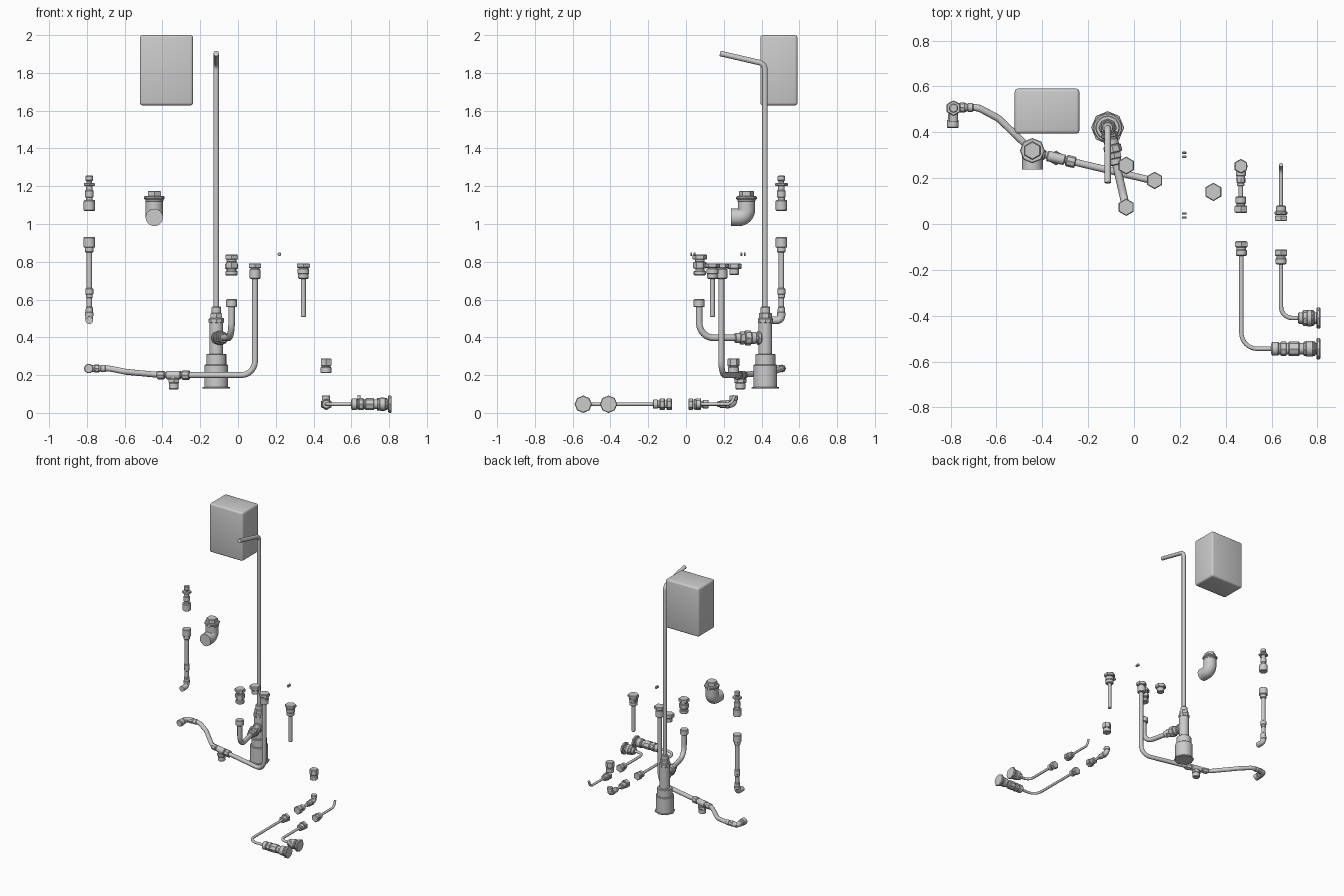
import bpy, bmesh, math
from mathutils import Vector, Matrix


def finish(name, bm):
    me = bpy.data.meshes.new(name)
    bmesh.ops.recalc_face_normals(bm, faces=bm.faces[:])
    bm.to_mesh(me)
    bm.free()
    ob = bpy.data.objects.new(name, me)
    bpy.context.collection.objects.link(ob)
    bpy.ops.object.select_all(action='DESELECT')
    ob.select_set(True)
    bpy.context.view_layer.objects.active = ob
    bpy.ops.object.shade_smooth_by_angle(angle=math.radians(35))
    return ob


def fitting(name, origin, direction, segs):
    """Stack of chamfered collars: (start, end, radius, sides) along direction."""
    bm = bmesh.new()
    d = Vector(direction).normalized()
    m = Matrix.Translation(origin) @ d.to_track_quat('Z', 'Y').to_matrix().to_4x4()
    for a, b, r, n in segs:
        c = min(0.004, (b - a) * 0.25)
        rings = []
        for t, rr in ((a, r - c), (a + c, r), (b - c, r), (b, r - c)):
            rings.append([bm.verts.new(m @ Vector((rr * math.cos(math.pi / 2 + 2 * math.pi * i / n),
                                                   rr * math.sin(math.pi / 2 + 2 * math.pi * i / n), t)))
                          for i in range(n)])
        for p, q in zip(rings, rings[1:]):
            for i in range(n):
                bm.faces.new((p[i], p[(i + 1) % n], q[(i + 1) % n], q[i]))
        bm.faces.new(rings[0][::-1])
        bm.faces.new(rings[-1])
    return finish(name, bm)


def pipe(name, pts, r, bend=0.06, sides=16):
    """Round tube along a polyline with filleted corners."""
    pts = [Vector(p) for p in pts]
    path = [pts[0]]
    for a, b, c in zip(pts, pts[1:], pts[2:]):
        u, v = (a - b).normalized(), (c - b).normalized()
        half = u.angle(v) / 2
        t = min(bend / math.tan(half), (a - b).length * 0.49, (c - b).length * 0.49)
        rad = t * math.tan(half)
        cen = b + (u + v).normalized() * (rad / math.sin(half))
        s, e = b + u * t - cen, b + v * t - cen
        path += [cen + s.slerp(e, i / 8).normalized() * rad for i in range(9)]
    path.append(pts[-1])
    bm = bmesh.new()
    rings, prev, side = [], None, None
    for i, p in enumerate(path):
        d = (path[min(i + 1, len(path) - 1)] - path[max(i - 1, 0)]).normalized()
        side = d.orthogonal() if prev is None else prev.rotation_difference(d) @ side
        side = (side - d * side.dot(d)).normalized()
        up, prev = d.cross(side), d
        rings.append([bm.verts.new(p + r * (side * math.cos(2 * math.pi * k / sides) +
                                            up * math.sin(2 * math.pi * k / sides)))
                      for k in range(sides)])
    for p, q in zip(rings, rings[1:]):
        for k in range(sides):
            bm.faces.new((p[k], p[(k + 1) % sides], q[(k + 1) % sides], q[k]))
    bm.faces.new(rings[0][::-1])
    bm.faces.new(rings[-1])
    return finish(name, bm)


UP = (0, 0, 1)

# Rounded tank box
bm = bmesh.new()
bmesh.ops.create_cube(bm, size=1, matrix=Matrix.Translation((-0.379, 0.492, 1.814)) @
                      Matrix.Diagonal((0.282, 0.196, 0.372, 1)))
bmesh.ops.bevel(bm, geom=bm.edges[:], offset=0.014, segments=3, profile=0.5, affect='EDGES')
finish("tank_box", bm)

# Tall shower-like riser on its canister
X, Y = -0.115, 0.425
pipe("tall_riser", [(X, Y - 0.007, 0.5), (X, Y - 0.007, 1.848), (X, 0.18, 1.903)], 0.0145, 0.04)
fitting("base_canister", (X, Y - 0.005, 0), UP, [
    (0.128, 0.138, 0.072, 8), (0.134, 0.255, 0.063, 24), (0.25, 0.312, 0.053, 24),
    (0.30, 0.485, 0.036, 24), (0.475, 0.502, 0.04, 8), (0.498, 0.53, 0.034, 6),
    (0.525, 0.562, 0.025, 16)])

# Canister side branch turning up
C, E = Vector((X, Y, 0.397)), Vector((-0.034, 0.07, 0.397))
fitting("branch_nuts", C, E - C, [
    (0, 0.065, 0.029, 20), (0.03, 0.05, 0.037, 8), (0.055, 0.085, 0.032, 16),
    (0.083, 0.118, 0.039, 8), (0.116, 0.145, 0.034, 6), (0.14, 0.172, 0.026, 16)])
pipe("branch_pipe", [C, E, (E.x, E.y, 0.59)], 0.0175, 0.08)
fitting("branch_cap", (E.x, E.y, 0), UP, [(0.56, 0.602, 0.029, 16)])
fitting("loose_union", (-0.034, 0.073, 0), UP, [
    (0.728, 0.752, 0.032, 16), (0.748, 0.766, 0.024, 16), (0.764, 0.80, 0.035, 6),
    (0.797, 0.817, 0.026, 16), (0.812, 0.838, 0.038, 6)])
fitting("loose_cap", (-0.034, 0.255, 0), UP, [(0.73, 0.765, 0.026, 16), (0.762, 0.792, 0.039, 6)])

# Low feed line from riser to far elbow
pipe("feed_pipe", [(0.09, 0.187, 0.74), (0.09, 0.187, 0.2), (-0.26, 0.27, 0.2), (-0.44, 0.315, 0.203),
                   (-0.59, 0.46, 0.217), (-0.68, 0.508, 0.235), (-0.79, 0.508, 0.235)], 0.0155, 0.075)
fitting("feed_riser_cap", (0.09, 0.19, 0), UP, [
    (0.71, 0.762, 0.029, 16), (0.755, 0.77, 0.024, 16), (0.766, 0.792, 0.038, 6)])
T = Vector((-0.34, 0.288, 0.2))
fitting("feed_tee", T, (-1, 0.24, 0), [
    (-0.087, -0.045, 0.025, 8), (-0.04, 0.04, 0.023, 16), (0.048, 0.09, 0.022, 8)])
fitting("feed_tee_outlet", T, (0, 0, -1), [
    (0, 0.035, 0.021, 16), (0.018, 0.043, 0.032, 6), (0.04, 0.075, 0.026, 16)])
pipe("feed_end_elbow", [(-0.73, 0.508, 0.235), (-0.79, 0.508, 0.235), (-0.79, 0.465, 0.235)], 0.019, 0.025)
fitting("feed_end_collars", (-0.7, 0.508, 0.235), (-1, 0, 0), [
    (0, 0.028, 0.019, 16), (0.034, 0.062, 0.021, 8)])
fitting("feed_end_outlet", (-0.79, 0.48, 0.235), (0, -1, 0), [(0, 0.022, 0.022, 16), (0.024, 0.062, 0.025, 16)])

# Left vertical drop with elbow and separate adaptor
x, y = -0.787, 0.505
pipe("left_drop_pipe", [(x, y, 0.89), (x, y, 0.50)], 0.0145)
pipe("left_drop_elbow", [(x, y, 0.55), (x, y, 0.49), (x, 0.445, 0.49)], 0.020, 0.025)
fitting("left_drop_collars", (x, y, 0), UP, [
    (0.51, 0.535, 0.022, 16), (0.54, 0.562, 0.019, 16), (0.608, 0.63, 0.018, 16),
    (0.625, 0.66, 0.021, 16), (0.85, 0.88, 0.023, 16), (0.875, 0.93, 0.031, 16)])
fitting("left_adaptor", (x, y, 0), UP, [
    (1.07, 1.126, 0.03, 16), (1.12, 1.145, 0.018, 16), (1.14, 1.18, 0.022, 16),
    (1.175, 1.204, 0.017, 16), (1.20, 1.217, 0.034, 6), (1.214, 1.23, 0.015, 16), (1.228, 1.256, 0.02, 16)])

# Large swept elbow
pipe("large_elbow", [(-0.443, 0.237, 1.035), (-0.443, 0.32, 1.035), (-0.443, 0.32, 1.13)], 0.046, 0.072, 24)
fitting("large_elbow_collar", (-0.443, 0.32, 0), UP, [
    (1.118, 1.134, 0.048, 24), (1.13, 1.147, 0.055, 8), (1.142, 1.175, 0.04, 6)])

# Tiny washers
for i, wy in enumerate((0.028, 0.046, 0.293, 0.311)):
    fitting("washer_%d" % i, (0.219, wy - 0.005, 0.84), (0, 1, 0), [(0, 0.01, 0.01, 12)])

# Hanging dip tube
fitting("dip_tube", (0.346, 0.14, 0), UP, [
    (0.507, 0.72, 0.013, 16), (0.71, 0.738, 0.028, 16), (0.735, 0.765, 0.031, 16),
    (0.76, 0.772, 0.024, 16), (0.768, 0.792, 0.04, 6)])

# Floor elbow with its loose nut and union
Z = 0.046
fitting("loose_nut", (0.466, 0.252, 0), UP, [
    (0.21, 0.243, 0.029, 16), (0.238, 0.25, 0.022, 16), (0.246, 0.289, 0.032, 6)])
pipe("floor_elbow", [(0.466, 0.19, Z), (0.466, 0.252, Z), (0.466, 0.252, 0.085)], 0.019, 0.022)
fitting("floor_elbow_collars", (0.466, 0.252, 0), UP, [(0.065, 0.093, 0.022, 16)])
fitting("floor_elbow_union", (0.466, 0.26, Z), (0, -1, 0), [
    (0.028, 0.052, 0.022, 16), (0.056, 0.082, 0.020, 8), (0.08, 0.095, 0.016, 16),
    (0.09, 0.15, 0.01, 12), (0.14, 0.172, 0.023, 16), (0.17, 0.184, 0.018, 16), (0.18, 0.212, 0.031, 6)])

# Thin floor tube with upturned end
pipe("thin_tube", [(0.641, 0.05, Z), (0.641, 0.24, Z), (0.641, 0.258, 0.092)], 0.0085, 0.05)
fitting("thin_tube_union", (0.641, 0.08, Z), (0, -1, 0), [
    (0, 0.028, 0.022, 16), (0.024, 0.04, 0.028, 8), (0.042, 0.068, 0.03, 6)])

# Two floor lines ending in wall flanges
LONG = [(-0.17, -0.142, 0.032, 8), (-0.139, -0.077, 0.02, 16), (-0.135, -0.087, 0.032, 8),
        (-0.07, -0.016, 0.032, 8), (-0.06, -0.025, 0.034, 16), (-0.21, 0, 0.025, 16),
        (-0.208, -0.176, 0.03, 16), (-0.013, 0.005, 0.046, 8)]
SHORT = [(-0.092, -0.07, 0.025, 16), (-0.073, -0.022, 0.034, 8), (-0.055, -0.03, 0.036, 16),
         (-0.03, 0, 0.025, 16), (-0.013, 0.005, 0.046, 8)]
for name, lx, top, wy, bend, ends in (("long_line", 0.468, -0.075, -0.544, 0.07, LONG),
                                      ("short_line", 0.641, -0.112, -0.41, 0.05, SHORT)):
    pipe(name + "_pipe", [(lx, top - 0.02, Z), (lx, wy, Z), (0.78, wy, Z)], 0.0095, bend)
    fitting(name + "_nut", (lx, top, Z), (0, -1, 0), [
        (0, 0.027, 0.031, 6), (0.024, 0.04, 0.02, 16), (0.036, 0.064, 0.024, 16)])
    fitting(name + "_flange", (0.808, wy, Z), (1, 0, 0), ends)
